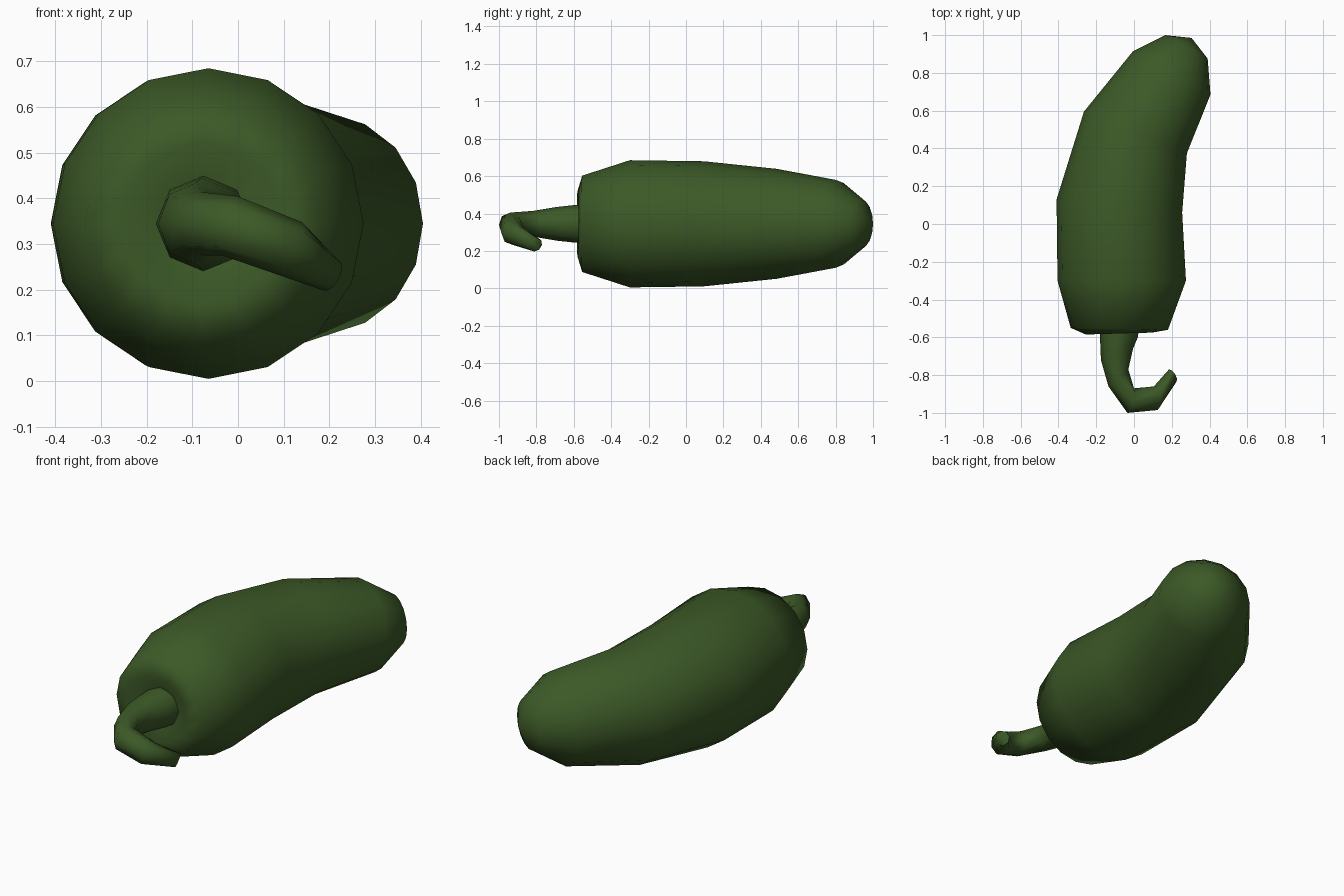
import bpy, bmesh, math
from mathutils import Vector

if "Cube" in bpy.data.objects:
    bpy.data.objects.remove(bpy.data.objects["Cube"])

green = bpy.data.materials.new("dark pepper green")
green.diffuse_color = (0.045, 0.1, 0.02, 1)
green.use_nodes = True
green.node_tree.nodes["Principled BSDF"].inputs["Base Color"].default_value = green.diffuse_color


def loft(name, pairs, sides, tip=None):
    """Skin round rings, each given by its left and right (x, y) and its height z."""
    left = [Vector((a, b, z)) for a, b, c, d, z in pairs]
    right = [Vector((c, d, z)) for a, b, c, d, z in pairs]
    mid = [(l + r) / 2 for l, r in zip(left, right)]
    bm = bmesh.new()
    rings = []
    n = len(pairs)
    for i in range(n):
        side = (right[i] - left[i]) / 2
        if tip:
            up = Vector((0, 0, 1))
        else:
            up = side.cross(mid[min(i + 1, n - 1)] - mid[max(i - 1, 0)]).normalized()
        up = up * side.length
        rings.append([bm.verts.new(mid[i] + side * math.cos(t) + up * math.sin(t))
                      for t in (2 * math.pi * k / sides for k in range(sides))])
    for a, b in zip(rings, rings[1:]):
        for k in range(sides):
            m = (k + 1) % sides
            bm.faces.new((a[k], a[m], b[m], b[k]))
    bm.faces.new(rings[0])
    if tip:
        v = bm.verts.new(tip)
        for k in range(sides):
            bm.faces.new((rings[-1][k], rings[-1][(k + 1) % sides], v))
    else:
        bm.faces.new(rings[-1])
    bmesh.ops.recalc_face_normals(bm, faces=bm.faces)
    me = bpy.data.meshes.new(name)
    bm.to_mesh(me)
    bm.free()
    me.materials.append(green)
    ob = bpy.data.objects.new(name, me)
    bpy.context.collection.objects.link(ob)
    bpy.context.view_layer.objects.active = ob
    ob.select_set(True)
    bpy.ops.object.shade_smooth_by_angle(angle=math.radians(75))
    ob.select_set(False)
    return ob


Z = 0.345
# Curved pepper body, starting inside the dimple around the stem
loft("pepper_body", [
    (-0.17, -0.545, 0.01, -0.535, Z),
    (-0.255, -0.585, 0.095, -0.575, Z),
    (-0.335, -0.55, 0.18, -0.56, Z),
    (-0.405, -0.30, 0.275, -0.30, Z),
    (-0.41, 0.13, 0.255, 0.06, Z),
    (-0.265, 0.595, 0.28, 0.375, Z),
    (-0.005, 0.915, 0.405, 0.685, Z),
    (0.165, 1.0, 0.39, 0.875, Z),
], 16, tip=(0.305, 0.985, Z))

# Hooked stem, drooping towards its cut end
loft("stem", [
    (-0.18, -0.53, 0.03, -0.53, Z),
    (-0.18, -0.60, 0.02, -0.60, Z),
    (-0.175, -0.72, -0.005, -0.66, Z),
    (-0.135, -0.86, -0.03, -0.77, Z),
    (-0.035, -1.0, 0.0, -0.87, 0.34),
    (0.125, -0.985, 0.105, -0.86, 0.29),
    (0.225, -0.835, 0.185, -0.77, 0.232),
], 8)
